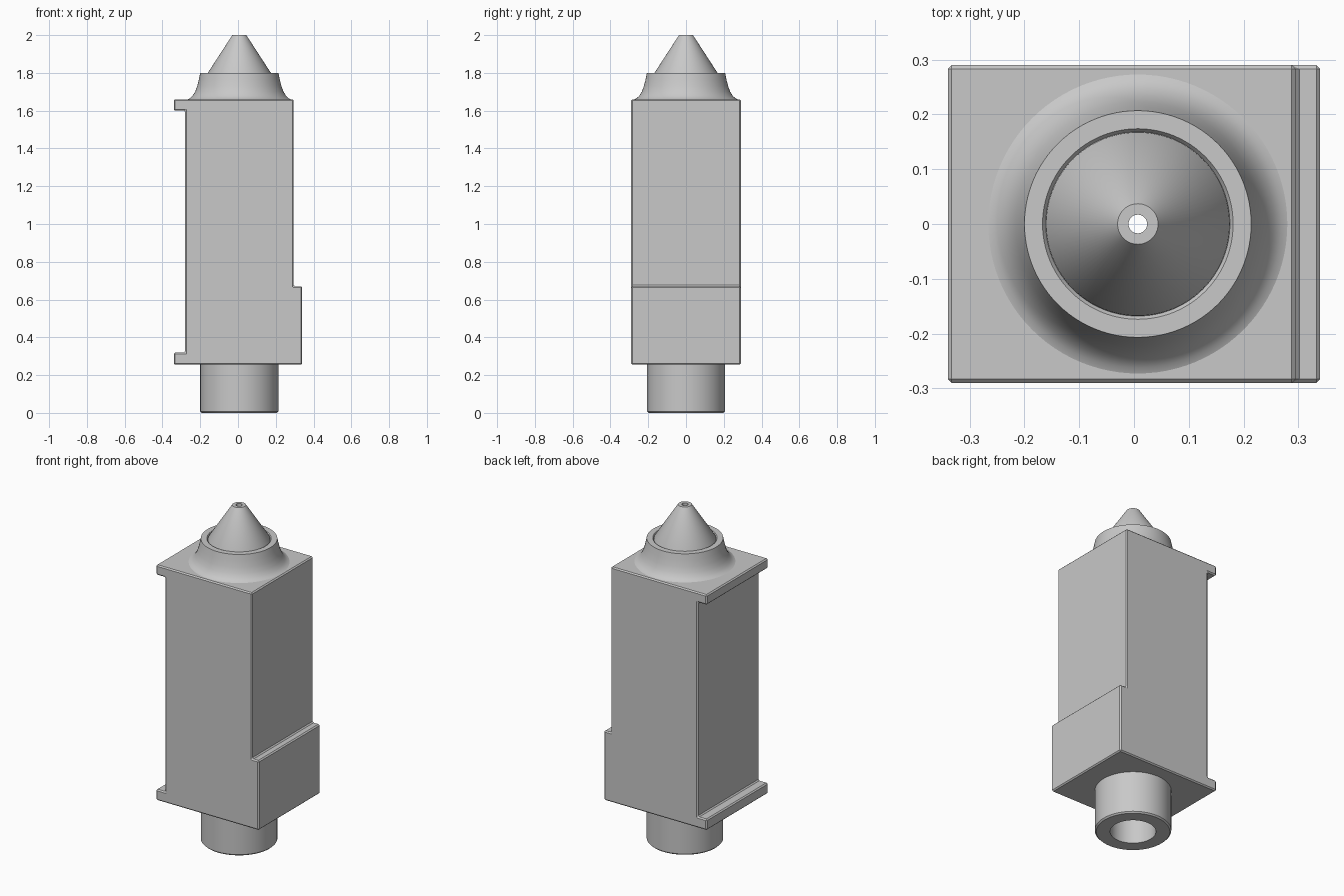
import bpy, bmesh
from math import radians, tau

if "Cube" in bpy.data.objects:
    bpy.data.objects.remove(bpy.data.objects["Cube"], do_unlink=True)

AXIS = 0.007   # x of the turned parts' axis
BORE = 0.124
DEPTH = 0.29   # half depth of the body
SIDES = 96

grey = bpy.data.materials.new("plain_grey")
grey.use_nodes = True
colour = (0.58, 0.58, 0.58, 1)
grey.diffuse_color = colour
grey.node_tree.nodes["Principled BSDF"].inputs["Base Color"].default_value = colour


def finish(name, bm):
    bmesh.ops.recalc_face_normals(bm, faces=bm.faces)
    mesh = bpy.data.meshes.new(name)
    bm.to_mesh(mesh)
    bm.free()
    mesh.materials.append(grey)
    ob = bpy.data.objects.new(name, mesh)
    bpy.context.collection.objects.link(ob)
    return ob


def activate(ob):
    bpy.ops.object.select_all(action="DESELECT")
    ob.select_set(True)
    bpy.context.view_layer.objects.active = ob


def smooth(ob):
    activate(ob)
    bpy.ops.object.shade_smooth_by_angle(angle=radians(30))


def lathe(name, profile):
    """Turn a closed (radius, height) profile round the vertical axis."""
    bm = bmesh.new()
    verts = [bm.verts.new((AXIS + r, 0, z)) for r, z in profile]
    edges = [bm.edges.new((a, b)) for a, b in zip(verts, verts[1:] + verts[:1])]
    bmesh.ops.spin(bm, geom=verts + edges, cent=(AXIS, 0, 0), axis=(0, 0, 1),
                   angle=tau, steps=SIDES, use_duplicate=False)
    bmesh.ops.remove_doubles(bm, verts=bm.verts, dist=1e-5)
    ob = finish(name, bm)
    smooth(ob)
    return ob


# Body: side outline with two lips on the left edge and a step on the right
outline = [(-0.34, 0.255), (0.34, 0.255), (0.34, 0.67), (0.295, 0.67),
           (0.295, 1.66), (-0.34, 1.66), (-0.34, 1.60), (-0.28, 1.60),
           (-0.28, 0.32), (-0.34, 0.32)]
bm = bmesh.new()
face = bm.faces.new([bm.verts.new((x, -DEPTH, z)) for x, z in outline])
moved = bmesh.ops.extrude_face_region(bm, geom=[face])["geom"]
bmesh.ops.translate(bm, vec=(0, 2 * DEPTH, 0),
                    verts=[v for v in moved if isinstance(v, bmesh.types.BMVert)])
body = finish("body", bm)
chamfer = body.modifiers.new("chamfer", "BEVEL")
chamfer.width = 0.007
chamfer.segments = 1

# Bore through the body
bm = bmesh.new()
bmesh.ops.create_cone(bm, cap_ends=True, segments=SIDES, radius1=BORE, radius2=BORE, depth=2)
bmesh.ops.translate(bm, vec=(AXIS, 0, 1), verts=bm.verts)
cutter = finish("bore_cutter", bm)
cutter.hide_render = True
cut = body.modifiers.new("bore", "BOOLEAN")
cut.operation = "DIFFERENCE"
cut.solver = "EXACT"
cut.object = cutter
activate(body)
for mod in ("chamfer", "bore"):
    bpy.ops.object.modifier_apply(modifier=mod)
bpy.data.objects.remove(cutter, do_unlink=True)
smooth(body)

# Tube below the body
lathe("lower_tube", [(BORE, 0), (0.199, 0), (0.207, 0.008), (0.207, 0.256), (BORE, 0.256)])

# Flared collar with a chamfered inner rim
lathe("collar", [(BORE, 1.659), (0.273, 1.660), (0.262, 1.665), (0.248, 1.678),
                 (0.234, 1.70), (0.223, 1.73), (0.214, 1.765), (0.207, 1.80),
                 (0.174, 1.80), (0.167, 1.79), (BORE, 1.79)])

# Hollow pointed nozzle
lathe("nozzle", [(BORE, 1.785), (0.169, 1.785), (0.167, 1.80), (0.037, 2.0),
                 (0.017, 2.0), (0.017, 1.95)])
